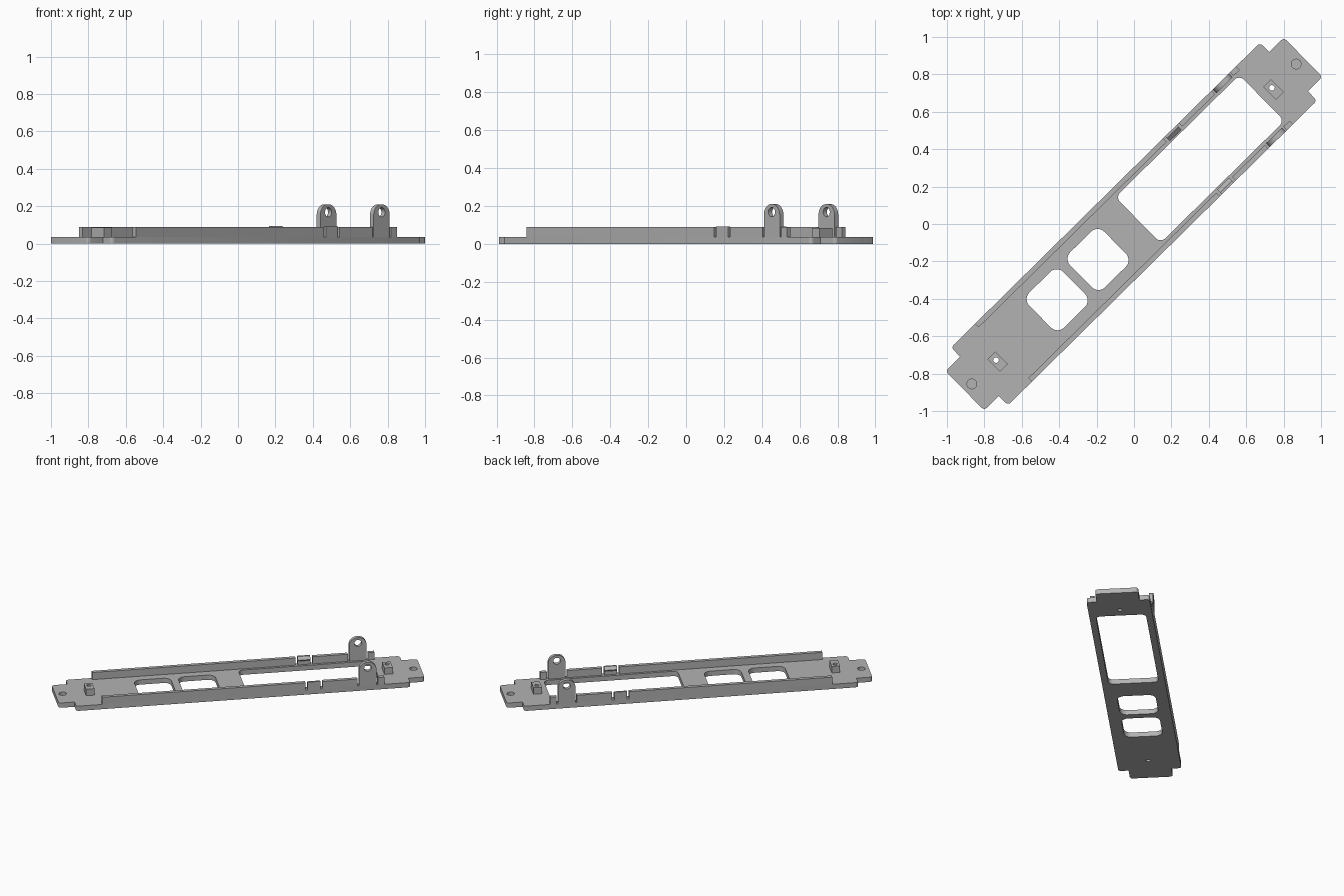
import bpy, bmesh, math

if "Cube" in bpy.data.objects:
    bpy.data.objects.remove(bpy.data.objects["Cube"])

ANGLE = math.radians(44.6)      # the whole frame lies diagonally
PLATE_TOP, RAIL_TOP = 0.036, 0.09
OUTER, INNER = 0.217, 0.19      # rail faces, measured from the centre line

grey = bpy.data.materials.new("plain_grey")
grey.diffuse_color = (0.45, 0.45, 0.45, 1)
grey.use_nodes = True
grey.node_tree.nodes["Principled BSDF"].inputs["Base Color"].default_value = grey.diffuse_color

AXES = {
    "z": lambda a, b, h: (a, b, h),     # outline in length/width, extruded up
    "y": lambda a, b, h: (a, h, b),     # outline in length/height, extruded across
    "x": lambda a, b, h: (h, a, b),     # outline in width/height, extruded along
}


def prism(name, pts, lo, hi, axis="z"):
    """Extrude a closed outline between two levels along an axis."""
    bm = bmesh.new()
    place = AXES[axis]
    low = [bm.verts.new(place(a, b, lo)) for a, b in pts]
    high = [bm.verts.new(place(a, b, hi)) for a, b in pts]
    bm.faces.new(low)
    bm.faces.new(high)
    n = len(pts)
    for i in range(n):
        j = (i + 1) % n
        bm.faces.new((low[i], low[j], high[j], high[i]))
    bmesh.ops.recalc_face_normals(bm, faces=bm.faces)
    mesh = bpy.data.meshes.new(name)
    bm.to_mesh(mesh)
    bm.free()
    mesh.materials.append(grey)
    ob = bpy.data.objects.new(name, mesh)
    ob.rotation_euler.z = ANGLE
    bpy.context.collection.objects.link(ob)
    return ob


def rect(a0, a1, b0, b1):
    return [(a0, b0), (a1, b0), (a1, b1), (a0, b1)]


def circle(a, b, r, n=32):
    return [(a + r * math.cos(math.tau * i / n), b + r * math.sin(math.tau * i / n))
            for i in range(n)]


def rounded(pts, radii, steps=8):
    """Replace right-angled corners by arcs."""
    out = []
    n = len(pts)
    for i, (x, y) in enumerate(pts):
        r = radii[i] if isinstance(radii, (list, tuple)) else radii
        if r == 0:
            out.append((x, y))
            continue
        (px, py), (nx, ny) = pts[i - 1], pts[(i + 1) % n]
        lp, ln = math.hypot(px - x, py - y), math.hypot(nx - x, ny - y)
        d0 = ((px - x) / lp * r, (py - y) / lp * r)
        d1 = ((nx - x) / ln * r, (ny - y) / ln * r)
        for k in range(steps + 1):
            t = k / steps * math.pi / 2
            f, g = 1 - math.sin(t), 1 - math.cos(t)
            out.append((x + d0[0] * f + d1[0] * g, y + d0[1] * f + d1[1] * g))
    return out


def cut(target, cutter):
    """Subtract the cutter, then throw it away."""
    cutter.hide_render = True
    mod = target.modifiers.new("cut", "BOOLEAN")
    mod.operation = "DIFFERENCE"
    mod.solver = "EXACT"
    mod.object = cutter
    bpy.context.view_layer.objects.active = target
    bpy.ops.object.modifier_apply(modifier=mod.name)
    bpy.data.objects.remove(cutter)


def smooth(ob):
    bpy.ops.object.select_all(action="DESELECT")
    ob.select_set(True)
    bpy.context.view_layer.objects.active = ob
    bpy.ops.object.shade_smooth_by_angle(angle=math.radians(30))


# Base plate with a narrower tab at each end
quarter = [(1.16, OUTER), (1.16, 0.147), (1.27, 0.147)]
right = quarter + [(x, -y) for x, y in reversed(quarter)]
outline = right + [(-x, -y) for x, y in right]
plate = prism("base_plate", rounded(outline, [0.02, 0, 0.02, 0.02, 0, 0.02] * 2, 5),
              0, PLATE_TOP)

# Long opening and two square openings
cut(plate, prism("cutter", rounded(rect(0.03, 0.96, -0.172, 0.172), 0.035), -0.1, 0.1))
for u in (-0.27, -0.577):
    cut(plate, prism("cutter", rounded(rect(u - 0.128, u + 0.128, -0.132, 0.132), 0.05),
                     -0.1, 0.1))

# Screw bosses with through holes, and shallow round sockets in the end tabs
for side, end in (("left", -1), ("right", 1)):
    u = end * 1.036
    cut(plate, prism("cutter", circle(u, 0, 0.015), -0.1, 0.1))
    cut(plate, prism("cutter", circle(end * 1.218, 0, 0.026), 0.012, 0.1))
    boss = prism(side + "_screw_boss", rect(u - 0.029, u + 0.029, -0.06, 0.036),
                 PLATE_TOP, 0.085)
    cut(boss, prism("cutter", circle(u, 0, 0.015), 0, 0.2))
    smooth(boss)
smooth(plate)

# Side rails, snap clips and hinge ears, mirrored across the centre line
clip = [(OUTER, PLATE_TOP), (OUTER, 0.093), (0.203, 0.093), (0.181, 0.075),
        (INNER, 0.064), (INNER, PLATE_TOP)]
ear_pts = rounded(rect(0.805, 0.925, PLATE_TOP, 0.21), [0, 0, 0.056, 0.056], 10)
for side, s in (("back", 1), ("front", -1)):
    for i, (u0, u1) in enumerate(((-0.98, 0.432), (0.55, 0.795), (0.935, 0.98))):
        prism(f"{side}_rail_{i + 1}", rect(u0, u1, s * INNER, s * OUTER),
              PLATE_TOP, RAIL_TOP)
    prism(side + "_snap_clip", [(s * v, z) for v, z in clip], 0.447, 0.535, "x")
    ear = prism(side + "_hinge_ear", ear_pts, s * 0.189, s * OUTER, "y")
    cut(ear, prism("cutter", circle(0.865, 0.168, 0.025), s * 0.1, s * 0.3, "y"))
    smooth(ear)
